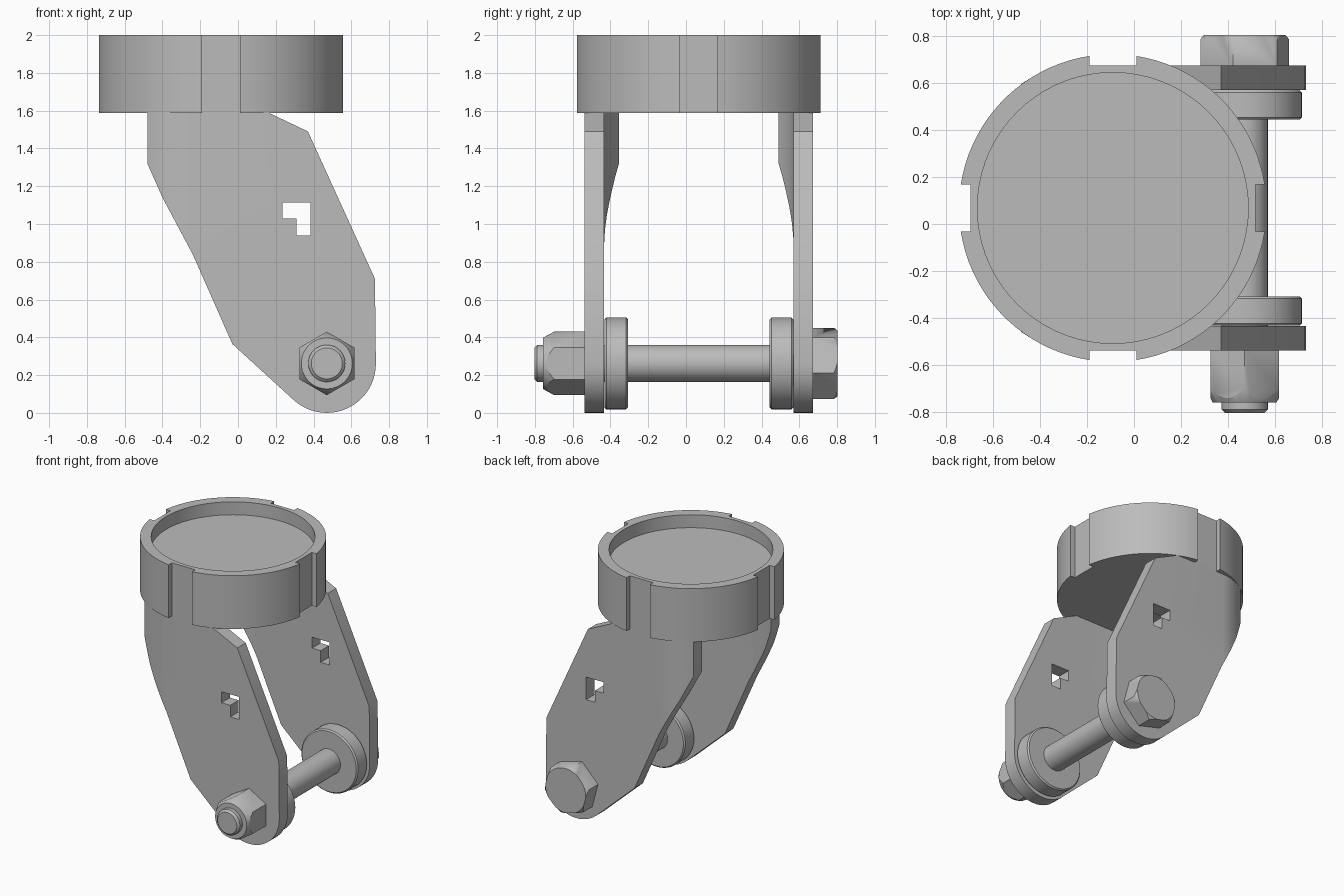
import bpy, bmesh, math
from mathutils import Matrix, Vector

cube = bpy.data.objects.get("Cube")
if cube:
    bpy.data.objects.remove(cube, do_unlink=True)

grey = bpy.data.materials.new("plain_grey")
grey.use_nodes = True
grey.diffuse_color = (0.5, 0.5, 0.5, 1)
grey.node_tree.nodes["Principled BSDF"].inputs["Base Color"].default_value = (0.5, 0.5, 0.5, 1)

AXLE_X, AXLE_Z = 0.47, 0.262
CUP_X, CUP_Y = -0.09, 0.068


def finish(name, bm, angle=25):
    """Turn a bmesh into a shaded object."""
    bmesh.ops.recalc_face_normals(bm, faces=bm.faces[:])
    mesh = bpy.data.meshes.new(name)
    bm.to_mesh(mesh)
    bm.free()
    obj = bpy.data.objects.new(name, mesh)
    bpy.context.collection.objects.link(obj)
    mesh.materials.append(grey)
    bpy.ops.object.select_all(action="DESELECT")
    obj.select_set(True)
    bpy.context.view_layer.objects.active = obj
    bpy.ops.object.shade_smooth_by_angle(angle=math.radians(angle))
    return obj


def closed_loop(bm, points):
    verts = [bm.verts.new(p) for p in points]
    return [bm.edges.new((v, verts[(i + 1) % len(verts)])) for i, v in enumerate(verts)]


def arc(radius, start, end, count, cx=0, cy=0):
    steps = [math.radians(start + (end - start) * i / (count - 1)) for i in range(count)]
    return [(cx + radius * math.cos(a), cy + radius * math.sin(a)) for a in steps]


def lathe(name, stations, sides=48, turn=0):
    """Stack of rings (y, radius) around the axle, capped at both ends."""
    bm = bmesh.new()
    rings = []
    for y, r in stations:
        angles = [math.radians(turn) + math.tau * i / sides for i in range(sides)]
        rings.append([bm.verts.new((AXLE_X + r * math.cos(a), y, AXLE_Z + r * math.sin(a)))
                      for a in angles])
    for a, b in zip(rings, rings[1:]):
        for i in range(sides):
            j = (i + 1) % sides
            bm.faces.new((a[i], a[j], b[j], b[i]))
    bm.faces.new(rings[0])
    bm.faces.new(rings[-1])
    return finish(name, bm)


def chamfered_hex(name, y_in, y_out, radius, turn, chamfer, end_radius):
    """Hexagonal prism whose outer corners are trimmed by a cone."""
    out = math.copysign(1, y_out - y_in)
    hexagon = lathe(name, [(y_in, radius), (y_out, radius)], 6, turn)
    cone = lathe(name + "_cutter", [(y_in - out * 0.05, radius * 1.1),
                                    (y_out - out * chamfer, radius * 1.1),
                                    (y_out - out * chamfer, radius),
                                    (y_out, end_radius),
                                    (y_out + out * 0.01, end_radius)])
    cone.hide_render = True
    mod = hexagon.modifiers.new("trim", "BOOLEAN")
    mod.operation, mod.solver, mod.object = "INTERSECT", "EXACT", cone
    bpy.ops.object.select_all(action="DESELECT")
    hexagon.select_set(True)
    bpy.context.view_layer.objects.active = hexagon
    bpy.ops.object.modifier_apply(modifier=mod.name)
    bpy.data.objects.remove(cone, do_unlink=True)


# Round cup with four notches and a shallow recess
def build_cup(bottom=1.588, floor=1.9, top=2.0, radius=0.653, half=0.1, notch=0.605):
    a = math.degrees(math.asin(half / radius))
    quarter = [(notch, -half), (notch, half)] + arc(radius, a, 90 - a, 20)
    outline = []
    for q in range(4):
        rot = Matrix.Rotation(q * math.pi / 2, 2)
        outline += [rot @ Vector(p) for p in quarter]
    circle = arc(0.575, 0, 360, 73)[:-1]
    bm = bmesh.new()
    loops = [(closed_loop(bm, [(CUP_X + x, CUP_Y + y, top) for x, y in pts]), z)
             for pts, z in ((outline, bottom), (circle, floor))]
    bmesh.ops.triangle_fill(bm, edges=loops[0][0] + loops[1][0], use_beauty=True)
    for edges, z in loops:
        new = bmesh.ops.extrude_edge_only(bm, edges=edges)["geom"]
        for v in new:
            if isinstance(v, bmesh.types.BMVert):
                v.co.z = z
        rim = [e for e in new if isinstance(e, bmesh.types.BMEdge)
               and all(abs(v.co.z - z) < 1e-5 for v in e.verts)]
        bmesh.ops.triangle_fill(bm, edges=rim, use_beauty=True)
    finish("cup", bm)


# Fork arms: slanted plates with an L-shaped hole, curling in under the cup
def build_arm(name, side):
    profile = [(0.16, 1.59), (-0.48, 1.59), (-0.48, 1.32), (-0.4, 1.14), (-0.24, 0.84),
               (-0.03, 0.365)] + arc(0.26, 228, 360, 20, AXLE_X, 0.26) + [(0.725, 0.71), (0.37, 1.49)]
    hole = [(0.235, 1.115), (0.385, 1.115), (0.385, 0.94),
            (0.31, 0.94), (0.31, 1.03), (0.235, 1.03)]
    outer = CUP_Y + side * 0.605
    bm = bmesh.new()
    edges = [e for pts in (profile, hole) for e in closed_loop(bm, [(x, outer, z) for x, z in pts])]
    bmesh.ops.triangle_fill(bm, edges=edges, use_beauty=True)
    new = bmesh.ops.extrude_face_region(bm, geom=bm.faces[:], use_keep_orig=True)["geom"]
    for v in new:
        if isinstance(v, bmesh.types.BMVert):
            v.co.y -= side * 0.103
    bend = -0.25
    for i in range(7):
        bmesh.ops.bisect_plane(bm, geom=bm.verts[:] + bm.edges[:] + bm.faces[:],
                               plane_co=(bend - i * 0.033, 0, 0), plane_no=(1, 0, 0))
    for v in bm.verts:
        if v.co.x < bend:
            v.co.y -= side * 1.5 * (bend - v.co.x) ** 2
    finish(name, bm)


build_cup()
for label, side in (("front", -1), ("back", 1)):
    build_arm(label + "_arm", side)
    # Spacer disc on the inside of each arm
    c = 0.01
    near, far = CUP_Y + side * 0.5, CUP_Y + side * 0.375
    lathe(label + "_spacer", [(near, 0.243 - c), (near - side * c, 0.243),
                              (far + side * c, 0.243), (far, 0.243 - c)])

# Axle bolt with its head and nut
lathe("axle_bolt", [(-0.803, 0.082), (-0.788, 0.098), (0.68, 0.098)])
chamfered_hex("bolt_head", 0.67, 0.803, 0.195, 45, 0.02, 0.172)
chamfered_hex("lock_nut", -0.537, -0.758, 0.168, 30, 0.06, 0.135)
